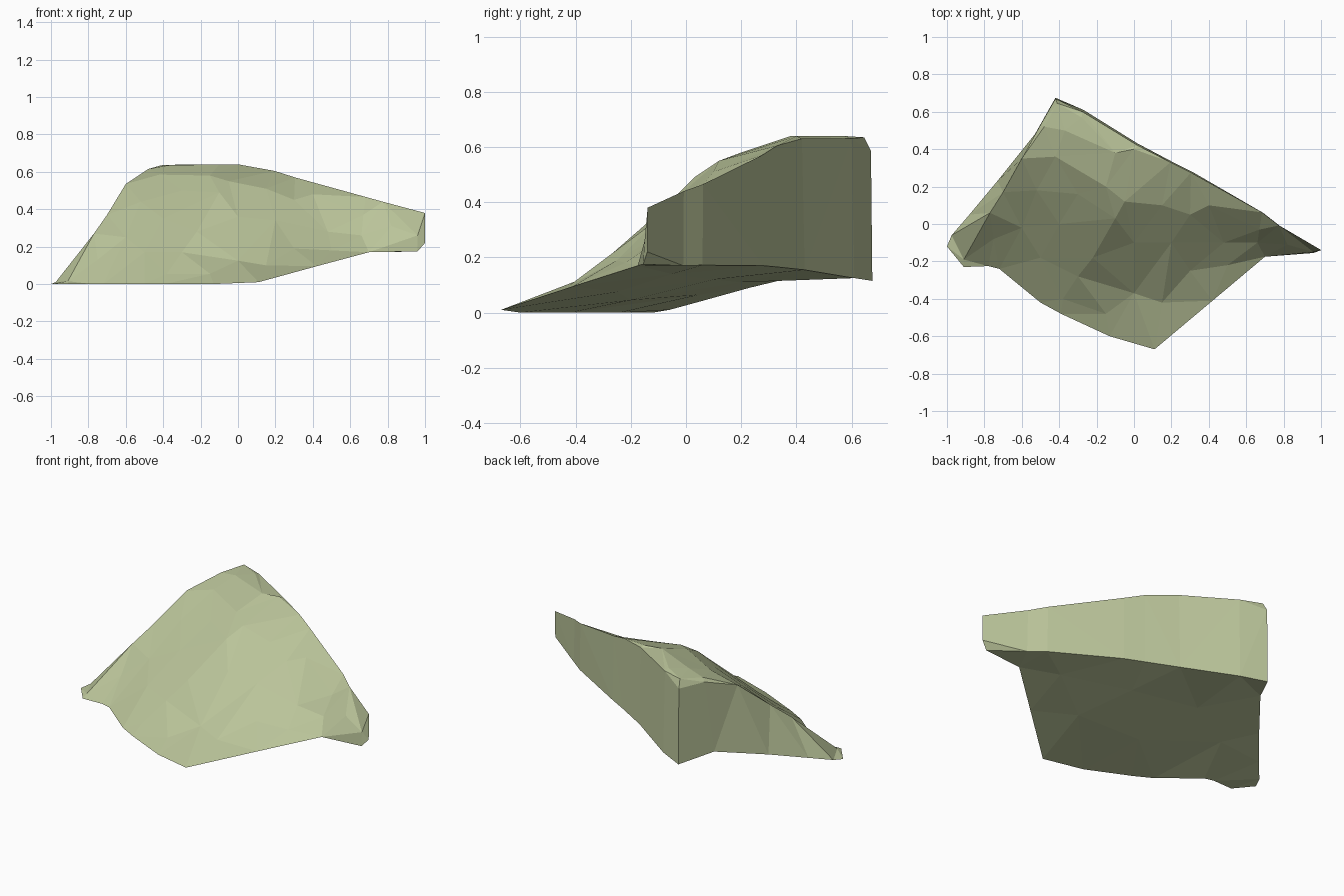
import bpy, bmesh
from mathutils import Vector
from mathutils.geometry import delaunay_2d_cdt

# Thin front edge, where upper slope and underside meet
front = [(-.91, -.23, 0), (-.78, -.225, 0), (-.72, -.24, 0), (-.5, -.42, 0),
         (-.39, -.48, 0), (-.13, -.6, 0), (.11, -.67, .01), (.42, -.41, .095),
         (.7, -.175, .17)]
# Cliff, lower and upper rim: right tip, back wall, left wall
lower = [(.96, -.155, .175), (1, -.14, .22), (.78, -.01, .17), (.69, .06, .172),
         (.31, .28, .17), (.2, .335, .165), (.02, .43, .155), (-.27, .61, .125),
         (-.42, .675, .115), (-.53, .48, .15), (-.73, .23, .09),
         (-.88, .05, .04), (-.975, -.06, .01), (-1, -.12, 0)]
upper = [(.96, -.15, .26), (1, -.139, .38), (.775, -.008, .44), (.685, .062, .465),
         (.305, .275, .57), (.195, .33, .605), (.02, .42, .63), (-.275, .6, .63),
         (-.42, .67, .585), (-.5, .53, .595), (-.6, .35, .535),
         (-.7, .17, .37), (-.77, .06, .27), (-.91, -.19, .015)]
# Breaks of slope on the upper surface
slope_points = [(-.41, .645, .635), (-.28, .57, .64), (0, .4, .64), (-.48, .52, .615),
                (-.37, .5, .635), (-.1, .38, .64), (-.42, .36, .585), (-.15, .2, .58),
                (-.05, .12, .55), (-.3, .16, .5), (-.52, .18, .44), (-.1, .03, .49),
                (.15, .1, .51), (.3, .05, .45), (.4, .1, .48), (-.4, 0, .35),
                (-.6, -.02, .25), (-.75, -.08, .13), (-.5, -.18, .17),
                (-.22, -.18, .28), (0, -.1, .36), (.2, -.1, .34), (.48, -.1, .28),
                (.67, -.03, .37), (.66, -.1, .26), (.82, -.11, .31),
                (-.38, -.4, .055), (0, -.37, .125), (.15, -.42, .1), (.3, -.25, .19),
                (.5, -.22, .18), (-.15, -.48, .055), (-.3, -.28, .17)]
under_points = [(-.6, .05, .065), (-.3, .2, .11), (.1, .1, .12), (-.2, -.2, .045),
                (.2, -.25, .075), (.5, -.05, .14)]


def surface(bm, rim, inner, flip):
    """Triangulate the inside of a rim through the inner points."""
    pts = rim + inner
    n = len(rim)
    edges = [(i, (i + 1) % n) for i in range(n)]
    co, _, faces, orig, _, _ = delaunay_2d_cdt(
        [Vector(p[:2]) for p in pts], edges, [], 1, 1e-5)
    verts = [bm.verts.new((c.x, c.y, pts[o[0]][2])) for c, o in zip(co, orig)]
    for f in faces:
        bm.faces.new([verts[i] for i in (reversed(f) if flip else f)])


bm = bmesh.new()
surface(bm, front + upper, slope_points, False)
surface(bm, front + lower, under_points, True)

# Cliff faces between the two rims
low = front[-1:] + lower + front[:1]
top = front[-1:] + upper + front[:1]
for i in range(len(low) - 1):
    ring = []
    for p in (low[i], low[i + 1], top[i + 1], top[i]):
        if p not in ring:
            ring.append(p)
    bm.faces.new([bm.verts.new(p) for p in ring])

bmesh.ops.remove_doubles(bm, verts=bm.verts, dist=.001)
bmesh.ops.triangulate(bm, faces=bm.faces)
bmesh.ops.recalc_face_normals(bm, faces=bm.faces)
mesh = bpy.data.meshes.new("rock_slope")
bm.to_mesh(mesh)
bm.free()

rock = bpy.data.objects.new("rock_slope", mesh)
bpy.context.collection.objects.link(rock)
mat = bpy.data.materials.new("moss_green")
mat.diffuse_color = (.49, .55, .32, 1)
mesh.materials.append(mat)
